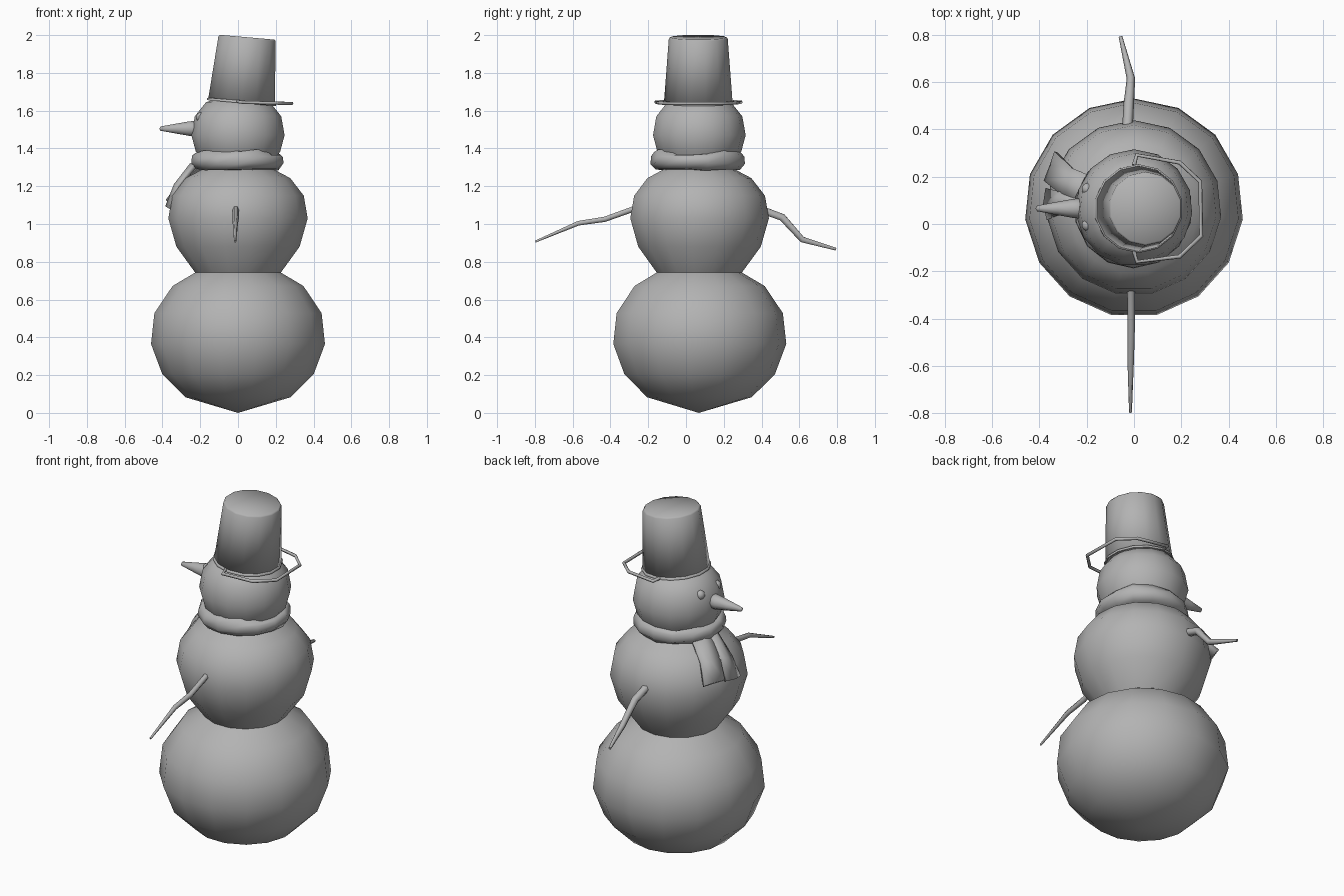
import bpy, bmesh, random
from math import sin, cos, pi, radians
from mathutils import Matrix

if "Cube" in bpy.data.objects:
    bpy.data.objects.remove(bpy.data.objects["Cube"])

random.seed(4)
CY = 0.068  # y position of the body axis

# one mid grey for everything
grey = bpy.data.materials.new("mid_grey")
grey.diffuse_color = (0.45, 0.45, 0.45, 1)
grey.use_nodes = True
grey.node_tree.nodes["Principled BSDF"].inputs["Base Color"].default_value = grey.diffuse_color


def finish(ob, angle):
    bpy.ops.object.select_all(action='DESELECT')
    ob.select_set(True)
    bpy.context.view_layer.objects.active = ob
    if ob.type == 'CURVE':
        bpy.ops.object.convert(target='MESH')
        ob = bpy.context.view_layer.objects.active
    ob.data.materials.clear()
    ob.data.materials.append(grey)
    bpy.ops.object.shade_smooth_by_angle(angle=radians(angle))
    return ob


def add_mesh(name, bm, angle=80):
    bmesh.ops.recalc_face_normals(bm, faces=bm.faces)
    me = bpy.data.meshes.new(name)
    bm.to_mesh(me)
    bm.free()
    ob = bpy.data.objects.new(name, me)
    bpy.context.collection.objects.link(ob)
    return finish(ob, angle)


def lathe(name, profile, n=15, closed=False, matrix=None, wobble=None, angle=80):
    """Turn an (r, z) profile around z; r = 0 becomes a pole."""
    bm = bmesh.new()
    rings = []
    for j, (r, z) in enumerate(profile):
        ring = []
        for i in range(1 if r == 0 else n):
            a = pi / 2 + 2 * pi * i / n
            dz = wobble[j] * random.uniform(-1, 1) if wobble else 0
            ring.append(bm.verts.new((r * cos(a), r * sin(a), z + dz)))
        rings.append(ring)
    pairs = list(zip(rings, rings[1:])) + ([(rings[-1], rings[0])] if closed else [])
    for lo, hi in pairs:
        for i in range(n):
            k = (i + 1) % n
            quad = [lo[i % len(lo)], lo[k % len(lo)], hi[k % len(hi)], hi[i % len(hi)]]
            bm.faces.new(list(dict.fromkeys(quad)))
    bm.transform(matrix or Matrix.Translation((0, CY, 0)))
    return add_mesh(name, bm, angle)


def tube(name, points, radii):
    """Tapered round stick through the points."""
    cu = bpy.data.curves.new(name, 'CURVE')
    cu.dimensions = '3D'
    cu.bevel_depth = 1
    cu.bevel_resolution = 1
    cu.use_fill_caps = True
    sp = cu.splines.new('POLY')
    sp.points.add(len(points) - 1)
    for p, co, r in zip(sp.points, points, radii):
        p.co = (*co, 1)
        p.radius = r
    ob = bpy.data.objects.new(name, cu)
    bpy.context.collection.objects.link(ob)
    finish(ob, 80)


# snow balls
lathe("bottom_ball", [(0, 0.0), (0.28, 0.083), (0.403, 0.205), (0.463, 0.365),
                      (0.445, 0.528), (0.348, 0.672), (0.228, 0.743)])
lathe("middle_ball", [(0.228, 0.743), (0.328, 0.88), (0.371, 1.03),
                      (0.35, 1.15), (0.278, 1.243), (0.17, 1.3)])
lathe("head", [(0.17, 1.3), (0.225, 1.385), (0.248, 1.47), (0.23, 1.57),
               (0.17, 1.645), (0, 1.7)])

# tilted bucket hat with a rolled rim
tilt = Matrix.Translation((0.018, CY - 0.003, 1.64)) @ Matrix.Rotation(radians(5), 4, 'Y')
lathe("bucket", [(0.17, 0.0), (0.182, 0.0), (0.156, 0.342), (0.149, 0.35), (0, 0.348)],
      n=14, matrix=tilt, angle=100)
lathe("bucket_rim", [(0.178, 0), (0.188, 0), (0.188, 0.012), (0.178, 0.014)],
      n=14, closed=True, matrix=tilt)

# bucket handle
handle = [(0, 0.25, 1.65), (0.012, 0.292, 1.645), (0.193, 0.26, 1.64), (0.28, 0.18, 1.638),
          (0.285, -0.05, 1.638), (0.193, -0.138, 1.64), (0.012, -0.16, 1.645), (0, -0.115, 1.65)]
tube("bucket_handle", handle, [0.009] * len(handle))

# carrot nose and eyes
lathe("nose", [(0, -0.02), (0.045, 0), (0.04, 0.055), (0.028, 0.12), (0.012, 0.205), (0, 0.212)],
      n=10, matrix=Matrix.Translation((-0.205, 0.066, 1.505)) @ Matrix.Rotation(-pi / 2, 4, 'Y'))
for side, y in (("left", 0.148), ("right", -0.004)):
    bm = bmesh.new()
    bmesh.ops.create_uvsphere(bm, u_segments=10, v_segments=7, radius=0.027)
    bm.transform(Matrix.Translation((-0.196, y, 1.565)))
    add_mesh(side + "_eye", bm)

# scarf ring with uneven upper edge
lathe("scarf", [(0.165, 1.285), (0.222, 1.288), (0.25, 1.318), (0.247, 1.355),
                (0.23, 1.38), (0.19, 1.38)], n=14, closed=True,
      matrix=Matrix.Translation((-0.003, 0.062, 0)),
      wobble=[0, 0.006, 0.006, 0.01, 0.018, 0.018])

# scarf tails: rows of left, fold and right points
tails = {
    "scarf_tail_left": [[(-.18, .20, 1.31), (-.22, .15, 1.315), (-.225, .10, 1.31)],
                        [(-.26, .235, 1.21), (-.29, .185, 1.205), (-.31, .13, 1.21)],
                        [(-.33, .305, 1.12), (-.35, .245, 1.12), (-.375, .18, 1.12)]],
    "scarf_tail_right": [[(-.215, .12, 1.31), (-.245, .08, 1.315), (-.225, .04, 1.31)],
                         [(-.31, .135, 1.21), (-.33, .09, 1.205), (-.315, .04, 1.2)],
                         [(-.365, .15, 1.10), (-.375, .085, 1.09), (-.36, .02, 1.08)]],
}
for name, rows in tails.items():
    bm = bmesh.new()
    v = [[bm.verts.new(p) for p in row] for row in rows]
    for a, b in zip(v, v[1:]):
        for i in range(2):
            bm.faces.new((a[i], a[i + 1], b[i + 1], b[i]))
    ob = add_mesh(name, bm)
    mod = ob.modifiers.new("thickness", 'SOLIDIFY')
    mod.thickness = 0.022
    mod.offset = 0

# stick arms
tube("right_arm", [(-.012, -.22, 1.10), (-.012, -.43, 1.025), (-.014, -.57, 1.004), (-.015, -.797, .907)],
     [0.017, 0.016, 0.014, 0.006])
tube("left_arm", [(-.03, .36, 1.09), (-.022, .51, 1.035), (-.013, .615, .918), (-.057, .793, .867)],
     [0.023, 0.022, 0.018, 0.008])
